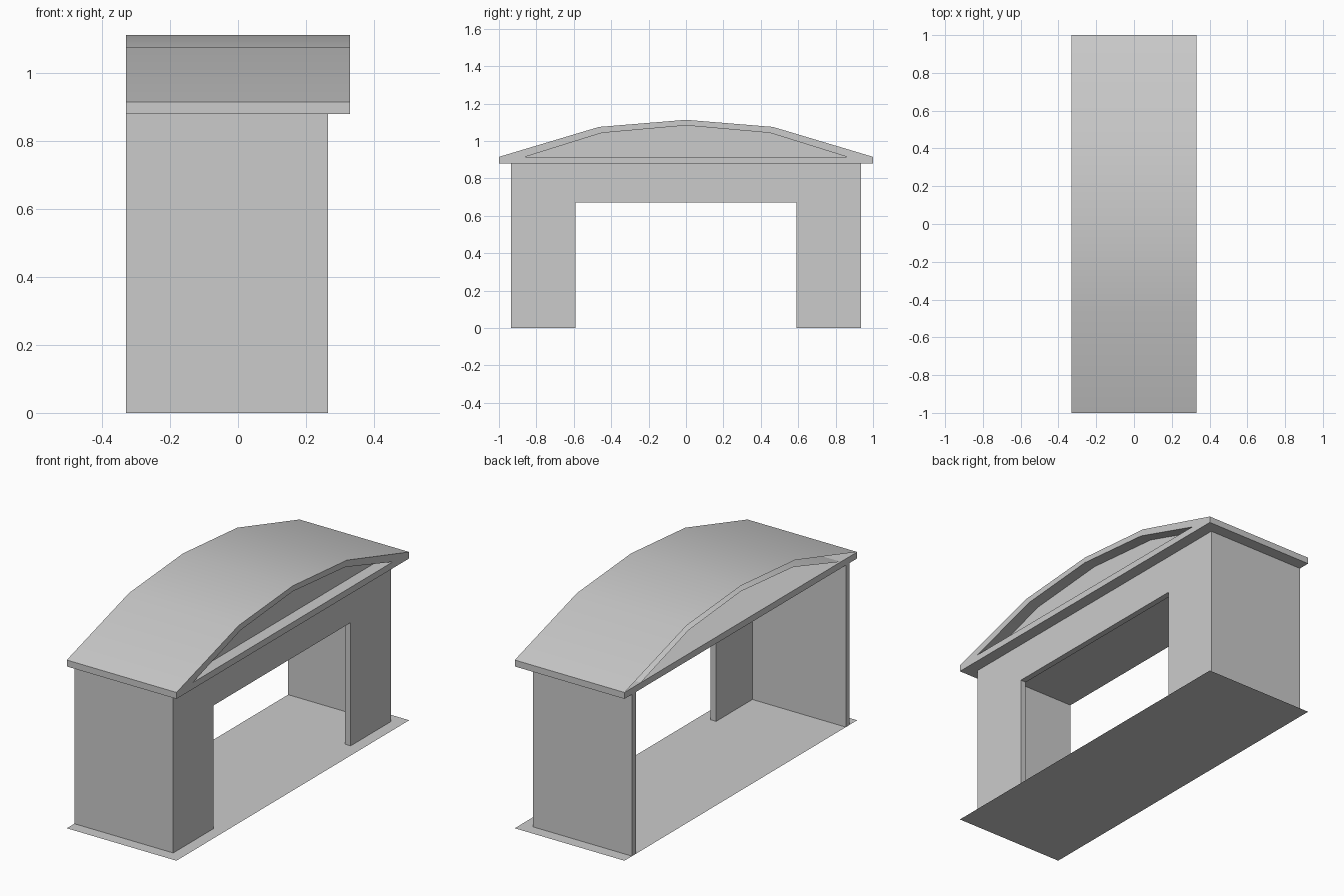
import bpy
import bmesh

cube = bpy.data.objects.get("Cube")
if cube:
    bpy.data.objects.remove(cube, do_unlink=True)

grey = bpy.data.materials.new("light_grey")
grey.use_nodes = True
colour = (0.6, 0.6, 0.6, 1)
grey.diffuse_color = colour
grey.node_tree.nodes["Principled BSDF"].inputs["Base Color"].default_value = colour

# Shared dimensions
HALF_X, HALF_Y = 0.33, 1.0
WALL_X, WALL_Y, THICK = 0.265, 0.935, 0.033
DOOR_Y, DOOR_Z = 0.59, 0.67
EAVE_Z, CEILING_Z = 0.88, 0.915


def finish(name, bm):
    bmesh.ops.recalc_face_normals(bm, faces=bm.faces)
    mesh = bpy.data.meshes.new(name)
    bm.to_mesh(mesh)
    bm.free()
    mesh.materials.append(grey)
    obj = bpy.data.objects.new(name, mesh)
    bpy.context.collection.objects.link(obj)
    return obj


def prism(name, profile, x0, x1):
    """Extrude a (y, z) outline along x."""
    bm = bmesh.new()
    face = bm.faces.new([bm.verts.new((x0, y, z)) for y, z in profile])
    if x1 != x0:
        new = bmesh.ops.extrude_face_region(bm, geom=[face])["geom"]
        verts = [v for v in new if isinstance(v, bmesh.types.BMVert)]
        bmesh.ops.translate(bm, vec=(x1 - x0, 0, 0), verts=verts)
    return finish(name, bm)


def rectangle(y0, y1, z0, z1):
    return [(y0, z0), (y1, z0), (y1, z1), (y0, z1)]


# Floor: a single flat sheet
bm = bmesh.new()
bm.faces.new([bm.verts.new((sx * HALF_X, sy * HALF_Y, 0))
              for sx, sy in ((-1, -1), (1, -1), (1, 1), (-1, 1))])
finish("floor", bm)

# End walls
for name, side in (("front_wall", -1), ("back_wall", 1)):
    ys = sorted((side * WALL_Y, side * (WALL_Y - THICK)))
    prism(name, rectangle(*ys, 0, EAVE_Z), -HALF_X, WALL_X)

# Side wall with the wide doorway
half = [(DOOR_Y, DOOR_Z), (DOOR_Y, 0), (WALL_Y, 0), (WALL_Y, EAVE_Z)]
prism("doorway_wall", half + [(-y, z) for y, z in reversed(half)],
      WALL_X - THICK, WALL_X)

# Ceiling slab
prism("ceiling", rectangle(-HALF_Y, HALF_Y, EAVE_Z, CEILING_Z), -HALF_X, HALF_X)


def arch(end, shoulder, top):
    return [(-end[0], end[1]), (-shoulder[0], shoulder[1]), (0, top), shoulder, end]


outer = arch((HALF_Y, CEILING_Z), (0.465, 1.075), 1.113)
inner = arch((0.86, CEILING_Z), (0.45, 1.043), 1.083)

# Recessed gable panel
prism("gable_panel", inner, WALL_X - THICK, WALL_X)

# Arched roof shell, with its rim closed on the doorway side only
bm = bmesh.new()
rows = [[bm.verts.new((x, y, z)) for y, z in line]
        for line, x in ((outer, -HALF_X), (outer, HALF_X),
                        (inner, HALF_X), (inner, -HALF_X))]
for a, b in zip(rows, rows[1:]):
    for i in range(len(a) - 1):
        bm.faces.new((a[i], a[i + 1], b[i + 1], b[i]))
bm.normal_update()
for face in bm.faces:
    face.smooth = abs(face.normal.x) < 0.5
for edge in bm.edges:
    if len(edge.link_faces) == 2:
        edge.smooth = all(f.smooth for f in edge.link_faces)
finish("roof", bm)
